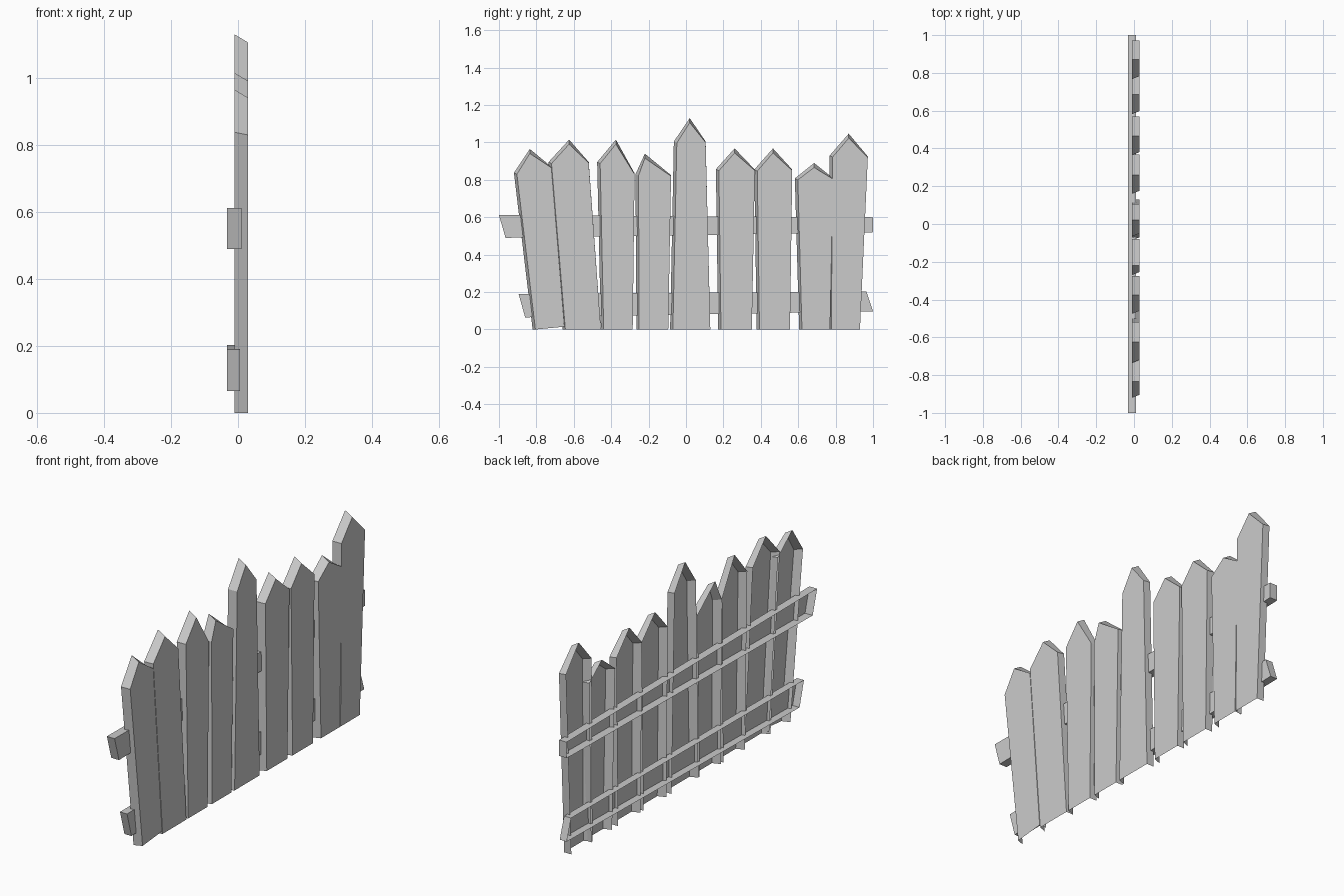
import bpy

if "Cube" in bpy.data.objects:
    bpy.data.objects.remove(bpy.data.objects["Cube"])


def shell(name, front, back, x_front, x_back, open_edge=None):
    """Open-backed board: a front face plus walls running back to a wider outline."""
    n = len(front)
    verts = [(x_front, y, z) for y, z in front] + [(x_back, y, z) for y, z in back]
    faces = [tuple(range(n))]
    for i in range(n):
        j = (i + 1) % n
        if i != open_edge:
            faces.append((j, i, n + i, n + j))
    mesh = bpy.data.meshes.new(name)
    mesh.from_pydata(verts, [], faces)
    ob = bpy.data.objects.new(name, mesh)
    bpy.context.collection.objects.link(ob)
    return ob


# Pickets: bottom left y, bottom right y, right shoulder, apex, left shoulder
pickets = [
    (-.82, -.65, (-.72, .87), (-.835, .965), (-.92, .838)),
    (-.66, -.455, (-.52, .895), (-.625, 1.015), (-.735, .895)),
    (-.455, -.285, (-.275, .835), (-.375, 1.015), (-.475, .895)),
    (-.265, -.095, (-.08, .825), (-.22, .94), (-.27, .83)),
    (-.085, .13, (.105, 1.005), (.02, 1.13), (-.065, 1.005)),
    (.172, .352, (.368, .855), (.26, .968), (.16, .857)),
    (.378, .556, (.568, .855), (.465, .968), (.365, .855)),
    (.605, .77, (.785, .81), (.685, .89), (.582, .808)),
    (.762, .93, (.972, .925), (.87, 1.047), (.768, .93)),
]
for i, (bl, br, rs, ap, ls) in enumerate(pickets):
    rise = .015 if i == 0 else 0
    back = [(bl, 0), (br, rise), rs, ap, ls]
    front = [(bl + .015, 0), (br, rise), (rs[0], rs[1] - .005),
             (ap[0], ap[1] - .024), (ls[0] + .016, ls[1] - .008)]
    shell(f"picket_{i + 1}", front, back, .03, -.01, open_edge=0)

# Rails behind the pickets, with crooked cut ends
upper = [(-.965, .49), (.96, .518), (1.0, .52), (1.0, .6), (-1.0, .612)]
lower = [(-.86, .065), (1.0, .097), (.965, .203), (-.895, .19)]
shell("upper_rail", upper, upper, .01, -.033)
shell("lower_rail", lower, lower, .006, -.033)
